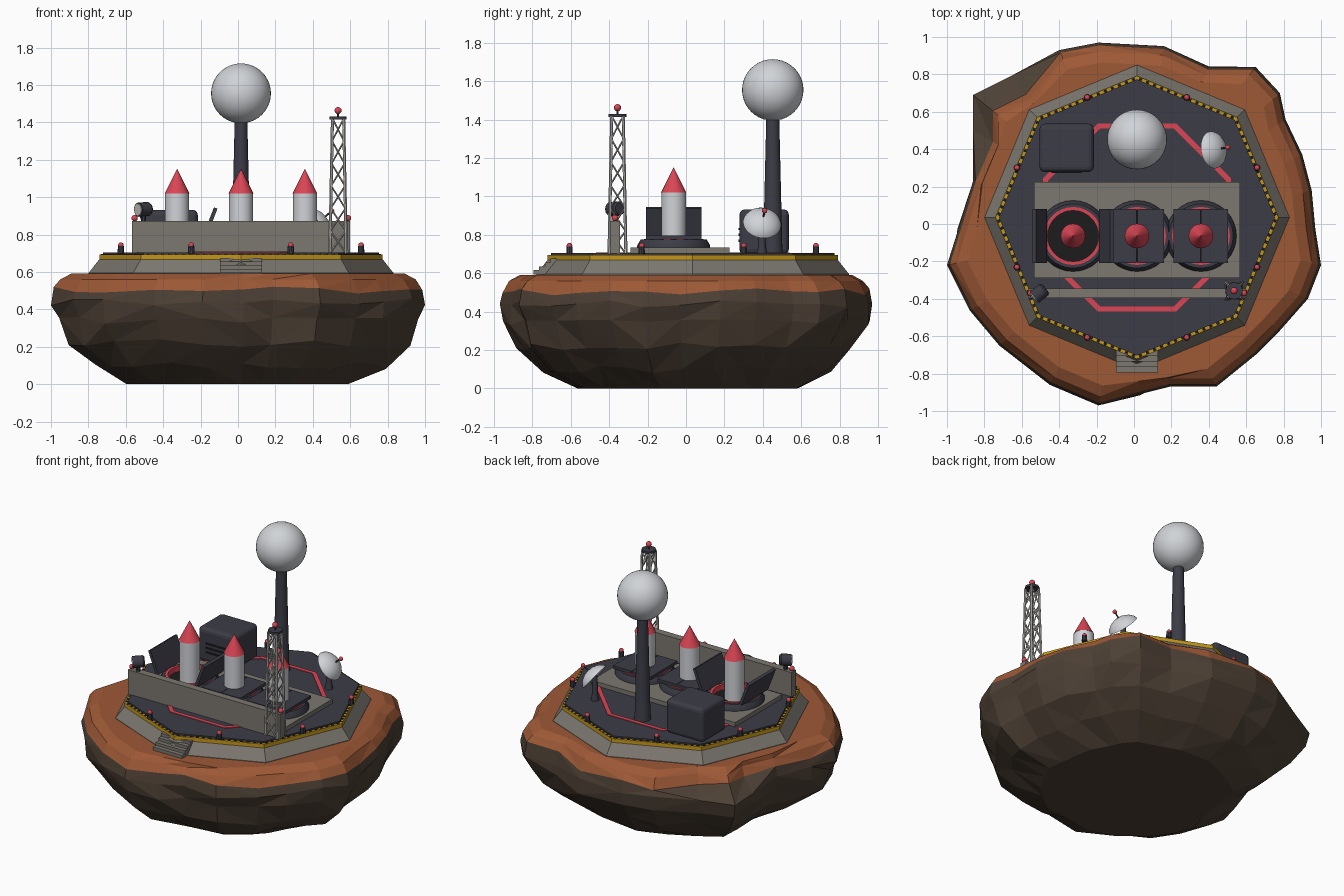
import bpy, bmesh, math, random
from math import pi, sin, cos
from mathutils import Vector, Matrix, Euler

if "Cube" in bpy.data.objects:
    bpy.data.objects.remove(bpy.data.objects["Cube"])
random.seed(4)
CX, CY, DECK = 0.016, 0.035, 0.705


def material(name, *rgb):
    m = bpy.data.materials.new(name)
    m.use_nodes = True
    m.diffuse_color = (*rgb, 1)
    m.node_tree.nodes["Principled BSDF"].inputs["Base Color"].default_value = (*rgb, 1)
    return m


orange = material("orange soil", 0.34, 0.1, 0.037)
brown = material("brown rock", 0.075, 0.052, 0.036)
concrete = material("concrete", 0.2, 0.185, 0.16)
dark = material("dark plating", 0.045, 0.045, 0.062)
black = material("black", 0.012, 0.012, 0.012)
red = material("red", 0.7, 0.06, 0.09)
white = material("pale shell", 0.63, 0.65, 0.68)
yellow = material("yellow", 0.56, 0.31, 0.01)
steel = material("steel", 0.52, 0.51, 0.48)


def finish(name, bm, mats, smooth=False):
    bmesh.ops.recalc_face_normals(bm, faces=bm.faces)
    me = bpy.data.meshes.new(name)
    bm.to_mesh(me)
    bm.free()
    for m in mats:
        me.materials.append(m)
    ob = bpy.data.objects.new(name, me)
    bpy.context.collection.objects.link(ob)
    if smooth:
        bpy.ops.object.select_all(action='DESELECT')
        bpy.context.view_layer.objects.active = ob
        ob.select_set(True)
        bpy.ops.object.shade_smooth_by_angle(angle=math.radians(35))
    return ob


def lathe(name, profile, mat, loc=(0, 0, 0), segs=24, aim=(0, 0, 1), phase=0.0, closed=False, smooth=True):
    """Spin (radius, height) points around an axis; closed joins last to first."""
    bm = bmesh.new()
    rot = Vector(aim).to_track_quat('Z', 'Y')
    rings = []
    for r, h in profile:
        n = 1 if r == 0 else segs
        rings.append([bm.verts.new(rot @ Vector((r * cos(2 * pi * i / segs + phase),
                      r * sin(2 * pi * i / segs + phase), h)) + Vector(loc)) for i in range(n)])
    pairs = list(zip(rings, rings[1:])) + ([(rings[-1], rings[0])] if closed else [])
    for a, b in pairs:
        for i in range(segs):
            j = (i + 1) % segs
            quad = [a[i % len(a)], a[j % len(a)], b[j % len(b)], b[i % len(b)]]
            bm.faces.new(list(dict.fromkeys(quad)))
    if not closed:
        for ring in (rings[0], rings[-1]):
            if len(ring) > 2:
                bm.faces.new(ring)
    return finish(name, bm, [mat], smooth and segs > 8)


def box(name, size, loc, mat, rot=(0, 0, 0), bevel=0.0):
    bm = bmesh.new()
    bmesh.ops.create_cube(bm, size=1, matrix=Matrix.LocRotScale(Vector(loc), Euler(rot), Vector(size)))
    if bevel:
        bmesh.ops.bevel(bm, geom=bm.edges[:], offset=bevel, segments=3, affect='EDGES', profile=0.5)
    return finish(name, bm, [mat])


def ball(name, r, loc, mat, segs=12):
    bm = bmesh.new()
    bmesh.ops.create_uvsphere(bm, u_segments=segs, v_segments=segs // 2, radius=r,
                              matrix=Matrix.Translation(loc))
    return finish(name, bm, [mat], True)


def rod(name, a, b, r, mat, segs=4):
    d = Vector(b) - Vector(a)
    return lathe(name, [(r, 0), (r, d.length)], mat, a, segs, d)


# Faceted rock island, orange on top
outline = [(.97, -.03), (.95, .18), (.9, .37), (.81, .56), (.78, .7), (.65, .84), (.4, .84), (.16, .95),
           (-.19, .97), (-.4, .93), (-.66, .79), (-.86, .69), (-.86, .5), (-.86, .23), (-.94, -.03),
           (-1, -.22), (-.88, -.46), (-.72, -.65), (-.45, -.86), (-.19, -.97), (.03, -.91), (.19, -.87),
           (.44, -.87), (.65, -.7), (.78, -.57), (.93, -.4), (1, -.22)]
levels = [(.6, 0), (.79, .1), (.92, .22), (.985, .34), (1, .44), (.985, .505), (.95, .56), (.89, .592)]
bm = bmesh.new()
rings = []
for k, (s, z) in enumerate(levels):
    ring = []
    for i, p in enumerate(outline):
        v = Vector(p) * s
        if k < 4:
            v = v.lerp(v.normalized() * s * .96, .4 - .1 * k) * random.uniform(.975, 1.02)
        elif k > 4 and 9 < i < 13:
            v *= 0.89
        if k == 7:
            v = v.normalized() * max(v.length, .84)
        dz = random.uniform(-.02, .02) if 0 < k < 6 else 0
        ring.append(bm.verts.new((v.x, v.y, z + dz)))
    rings.append(ring)
for k, (lo, hi) in enumerate(zip(rings, rings[1:])):
    for i in range(len(lo)):
        j = (i + 1) % len(lo)
        q = [lo[i], lo[j], hi[j], hi[i]]
        if random.random() < 0.5:
            q = q[1:] + q[:1]
        for tri in ((q[0], q[1], q[2]), (q[0], q[2], q[3])):
            bm.faces.new(tri).material_index = 0 if k > 4 else 1
bm.faces.new(rings[0]).material_index = 1
bm.faces.new(rings[-1])
finish("rock_island", bm, [orange, brown])

# Octagonal platform
C = (CX, CY, 0)
lathe("platform_base", [(.815, .57), (.815, .595), (.757, .668)], concrete, C, 8)
lathe("hazard_band", [(.757, .66), (.757, .694)], yellow, C, 8)
lathe("deck", [(.738, .68), (.738, DECK)], dark, C, 8)
lathe("deck_marking", [(.515, .70), (.515, .709), (.545, .709), (.545, .70)], red, C, 8,
      phase=pi / 8, closed=True)
for k in range(8):
    a0, a1 = k * pi / 4, (k + 1) * pi / 4
    p, q = (Vector((CX + .746 * cos(a), CY + .746 * sin(a), .694)) for a in (a0, a1))
    for t in range(14):
        box("hazard_dash", (.014, .017, .004), p.lerp(q, (t + .5) / 14), black,
            (0, 0, (a0 + a1) / 2))
    # Edge lamps at the middle of each side
    am = a0 + pi / 8
    x, y = CX + .695 * cos(am), CY + .695 * sin(am)
    lathe("edge_lamp_post", [(.018, .7), (.016, .738)], dark, (x, y, 0), 10)
    ball("edge_lamp", .015, (x, y, .743), red)

# Entry steps
for i in range(4):
    y0 = -.795 + .03 * i
    box("entry_step", (.224, -.66 - y0, .022), (CX, (y0 - .66) / 2, .605 + .02 * i), concrete)

# Silo pad, silos and rockets
SY = -.064
box("silo_pad", (1.1, .515, .04), (CX, -.032, .715), concrete)
for n, sx in enumerate((CX - .342, CX, CX + .342)):
    L = (sx, SY, 0)
    lathe("silo_collar", [(.19, .73), (.19, .745), (.172, .775), (.152, .775), (.14, .73)], dark, L, 32,
          closed=True)
    lathe("silo_red_ring", [(.155, .74), (.155, .779), (.136, .779), (.136, .74)], red, L, 32, closed=True)
    lathe("silo_pit", [(.14, .73), (.14, .742)], black, L, 32)
    for side in (-1, 1):
        if n == 0:
            box("open_silo_door", (.02, .29, .165), (sx + side * .177, SY, .865), dark,
                (0, side * .37, 0))
        else:
            box("closed_silo_door", (.144, .29, .02), (sx + side * .0735, SY, .787), dark)
    lathe("rocket_body", [(.064, .74), (.064, 1.02)], white, L)
    lathe("rocket_nose", [(.066, 1.02), (0, 1.152)], red, L, smooth=False)

# Front wall with end lamps
box("front_wall", (1.167, .05, .17), (CX, -.37, .787), concrete)
for x in (-.553, .588):
    ball("wall_lamp", .017, (x, -.37, .888), red)

# Searchlight
aim = Vector((-.75, -.6, -.05)).normalized()
head = Vector((-.505, -.37, .935))
rod("searchlight_stem", (-.505, -.37, .86), head, .014, dark, 10)
lathe("searchlight_drum", [(.03, -.04), (.038, -.03), (.038, .035)], dark, head, 16, aim)
lathe("searchlight_lens", [(.031, .033), (.031, .04)], steel, head, 16, aim)

# Lattice mast
MX, MY = .535, -.357
corners = [(-1, -1), (1, -1), (1, 1), (-1, 1)]


def mast_point(c, t):
    w = .044 - .014 * t
    return (MX + c[0] * w, MY + c[1] * w, .7 + .72 * t)


STEPS = 6
for i, c in enumerate(corners):
    d = corners[(i + 1) % 4]
    rod("mast_leg", mast_point(c, 0), mast_point(c, 1), .0085, steel, 6)
    for s in range(STEPS):
        t, u = s / STEPS, (s + 1) / STEPS
        rod("mast_brace", mast_point(c, t), mast_point(d, u), .0045, steel)
        rod("mast_brace", mast_point(d, t), mast_point(c, u), .0045, steel)
lathe("mast_cap", [(.046, 1.415), (.046, 1.43)], dark, (MX, MY, 0), 12)
rod("mast_lamp_stem", (MX, MY, 1.42), (MX, MY, 1.46), .006, dark, 8)
ball("mast_lamp", .019, (MX, MY, 1.463), red)

# Equipment bunker with vents on its front
box("bunker", (.29, .258, .235), (-.36, .407, .815), dark, bevel=.028)
for i in range(3):
    box("bunker_vent", (.16, .006, .012), (-.36, .277, .77 + .03 * i), black)

# Radar tower
T = (CX, .452, 0)
lathe("radar_column", [(.055, .7), (.05, .73), (.034, 1.4), (.045, 1.405), (.045, 1.425)], dark, T)
ball("radar_dome", .16, (CX, .452, 1.555), white, 40)

# Domed dish antenna, bulging outward, with a feed lamp at its tip
aim = Vector((.72, .12, .6)).normalized()
hub = Vector((.425, .397, .862))
lathe("dish_post", [(.028, .7), (.02, .74), (.016, .87)], dark, (.42, .396, 0), 12)
lathe("dish_dome", [(0, .056), (.035, .051), (.068, .036), (.092, .014), (.1, -.004), (.094, -.004),
                    (.062, .026), (0, .044)], white, hub, 28, aim)
rod("dish_feed_arm", hub, hub + aim * .095, .005, dark, 8)
ball("dish_feed", .014, hub + aim * .1, red)
